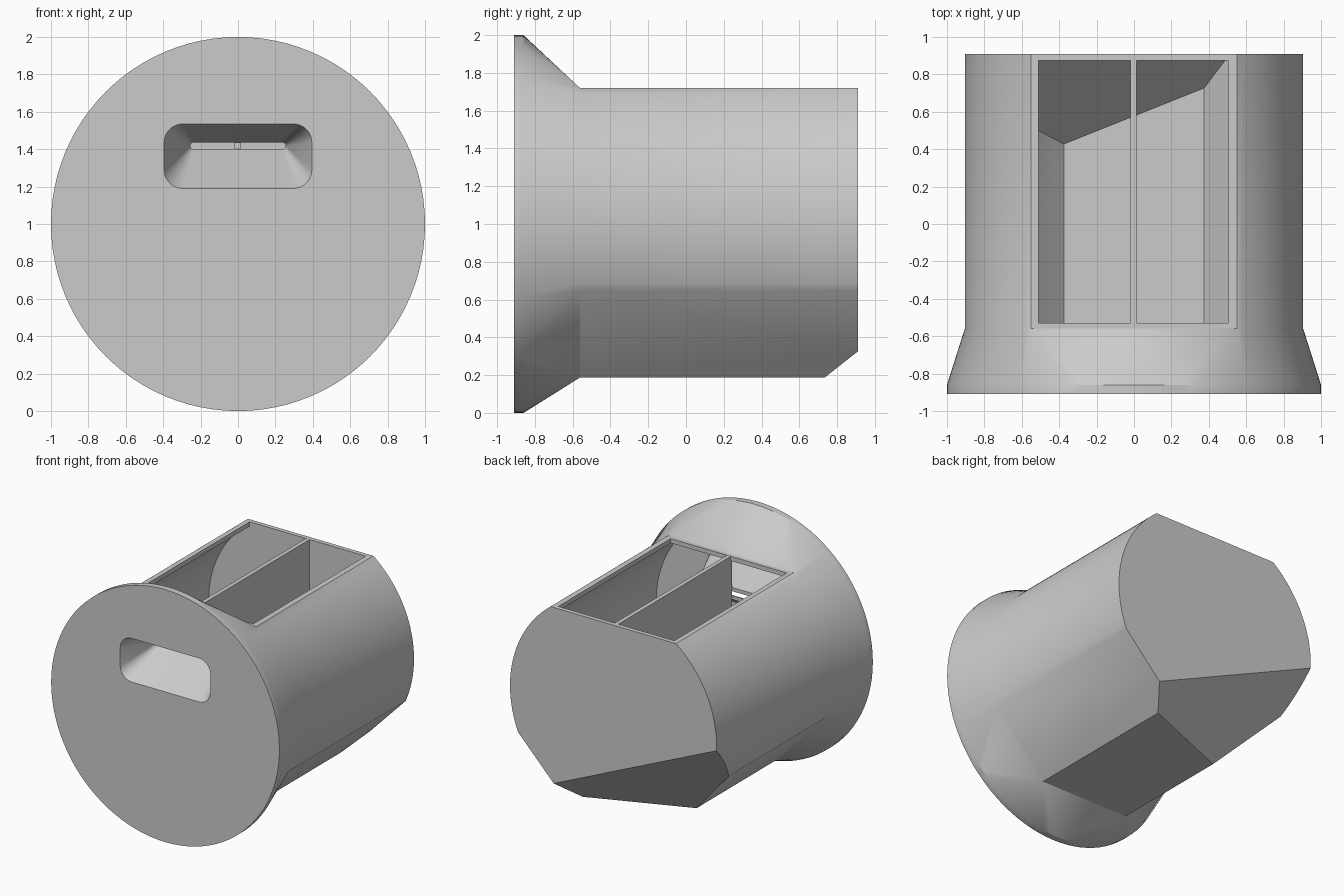
import bpy, bmesh
from math import asin, cos, sin, pi, radians
from mathutils import Vector

FRONT, RIM, NECK, BACK = -0.91, -0.86, -0.56, 0.91
WALL = 0.035
CUT_POINT = Vector((0.39, 0.735, 0.188))
CUT_NORMAL = Vector((0.285, -0.715, 0.635)).normalized()

if "Cube" in bpy.data.objects:
    bpy.data.objects.remove(bpy.data.objects["Cube"])

grey = bpy.data.materials.new("plain_grey")
grey.use_nodes = True
colour = (0.6, 0.6, 0.6, 1)
grey.diffuse_color = colour
grey.node_tree.nodes["Principled BSDF"].inputs["Base Color"].default_value = colour


def circle(radius, count=96):
    return [(radius * cos(2 * pi * i / count), 1 + radius * sin(2 * pi * i / count))
            for i in range(count)]


def section(inset):
    """Round body section with a flat top, a flat base and two angled flats."""
    r = 0.905 - inset
    low = asin((0.647 + 0.7 * inset - 1) / r)
    high = asin((0.719 - inset) / r)
    half = [(0.39 - 0.43 * inset, 0.188 + inset)]
    for i in range(29):
        a = low + (high - low) * i / 28
        half.append((r * cos(a), 1 + r * sin(a)))
    return half + [(-x, z) for x, z in reversed(half)]


def rounded_rect(half_x, z0, z1, radius, steps=8):
    points = []
    corners = ((1, z1 - radius), (-1, z1 - radius), (-1, z0 + radius), (1, z0 + radius))
    for k, (side, z) in enumerate(corners):
        for i in range(steps + 1):
            a = pi / 2 * (k + i / steps)
            points.append((side * (half_x - radius) + radius * cos(a), z + radius * sin(a)))
    return points


def add_ring(bm, points, y):
    return [bm.verts.new((x, y, z)) for x, z in points]


def loft(bm, rings):
    """Join (profile, y) rings into a closed solid."""
    loops = [add_ring(bm, p, y) for p, y in rings]
    for a, b in zip(loops, loops[1:]):
        for i in range(len(a)):
            j = (i + 1) % len(a)
            bm.faces.new((a[i], a[j], b[j], b[i]))
    bm.faces.new(loops[0])
    bm.faces.new(loops[-1])


def trim(bm, inset):
    """Slice off the skewed lower back corner and close the hole."""
    bmesh.ops.bisect_plane(bm, geom=bm.verts[:] + bm.edges[:] + bm.faces[:], dist=1e-5,
                           plane_co=CUT_POINT + CUT_NORMAL * inset,
                           plane_no=-CUT_NORMAL, clear_outer=True)
    bmesh.ops.holes_fill(bm, edges=[e for e in bm.edges if e.is_boundary], sides=0)


def finish(bm, name):
    bmesh.ops.recalc_face_normals(bm, faces=bm.faces[:])
    mesh = bpy.data.meshes.new(name)
    bm.to_mesh(mesh)
    bm.free()
    mesh.materials.append(grey)
    obj = bpy.data.objects.new(name, mesh)
    bpy.context.collection.objects.link(obj)
    return obj


def solid(name, rings, inset=None):
    bm = bmesh.new()
    loft(bm, rings)
    if inset is not None:
        trim(bm, inset)
    return finish(bm, name)


def combine(target, tool, operation):
    tool.hide_render = True
    mod = target.modifiers.new(tool.name, "BOOLEAN")
    mod.operation, mod.solver, mod.object = operation, "EXACT", tool
    bpy.context.view_layer.objects.active = target
    bpy.ops.object.modifier_apply(modifier=mod.name)
    bpy.data.objects.remove(tool)


def box(x0, x1, z0, z1):
    return [(x0, z0), (x1, z0), (x1, z1), (x0, z1)]


# Flange: hull from the round front disc to the body section
bm = bmesh.new()
for profile, y in ((circle(1), FRONT), (circle(1), RIM), (section(0), NECK)):
    add_ring(bm, profile, y)
bmesh.ops.convex_hull(bm, input=bm.verts[:])
bmesh.ops.delete(bm, geom=[f for f in bm.faces if all(v.co.y > NECK - 0.001 for v in f.verts)],
                 context="FACES")

# Body: the open neck extended to the back, capped and trimmed
rim = [e for e in bm.edges if e.is_boundary]
new = bmesh.ops.extrude_edge_only(bm, edges=rim)["geom"]
for v in new:
    if isinstance(v, bmesh.types.BMVert):
        v.co.y = BACK
bmesh.ops.holes_fill(bm, edges=[e for e in bm.edges if e.is_boundary], sides=0)
bmesh.ops.dissolve_limit(bm, angle_limit=0.002, verts=bm.verts[:], edges=bm.edges[:])
trim(bm, 0)
body = finish(bm, "container_body")

# Hollow interior and the opening in the top
inner = section(WALL)
combine(body, solid("cavity", [(inner, RIM - 0.01), (inner, BACK - WALL)], 0.024), "DIFFERENCE")
opening = box(-0.51, 0.505, 1.5, 1.8)
combine(body, solid("opening", [(opening, -0.53), (opening, BACK - WALL)]), "DIFFERENCE")

# Tapered slot in the front
sleeve = [(rounded_rect(0.425, 1.16, 1.565, 0.13), -0.89),
          (rounded_rect(0.285, 1.37, 1.465, 0.045), -0.55)]
combine(body, solid("slot_sleeve", sleeve), "UNION")
mouth = rounded_rect(0.395, 1.19, 1.535, 0.1)
slit = rounded_rect(0.255, 1.4, 1.435, 0.017)
combine(body, solid("slot_hole", [(mouth, FRONT - 0.02), (mouth, FRONT), (slit, -0.56),
                                  (slit, -0.52)]), "DIFFERENCE")

# Divider between the two compartments
plate = box(-0.02, 0.014, 0.2, 1.718)
divider = solid("divider", [(plate, -0.548), (plate, BACK - 0.02)], 0.012)

for obj in (body, divider):
    bpy.ops.object.select_all(action="DESELECT")
    obj.select_set(True)
    bpy.context.view_layer.objects.active = obj
    bpy.ops.object.shade_smooth_by_angle(angle=radians(25))
